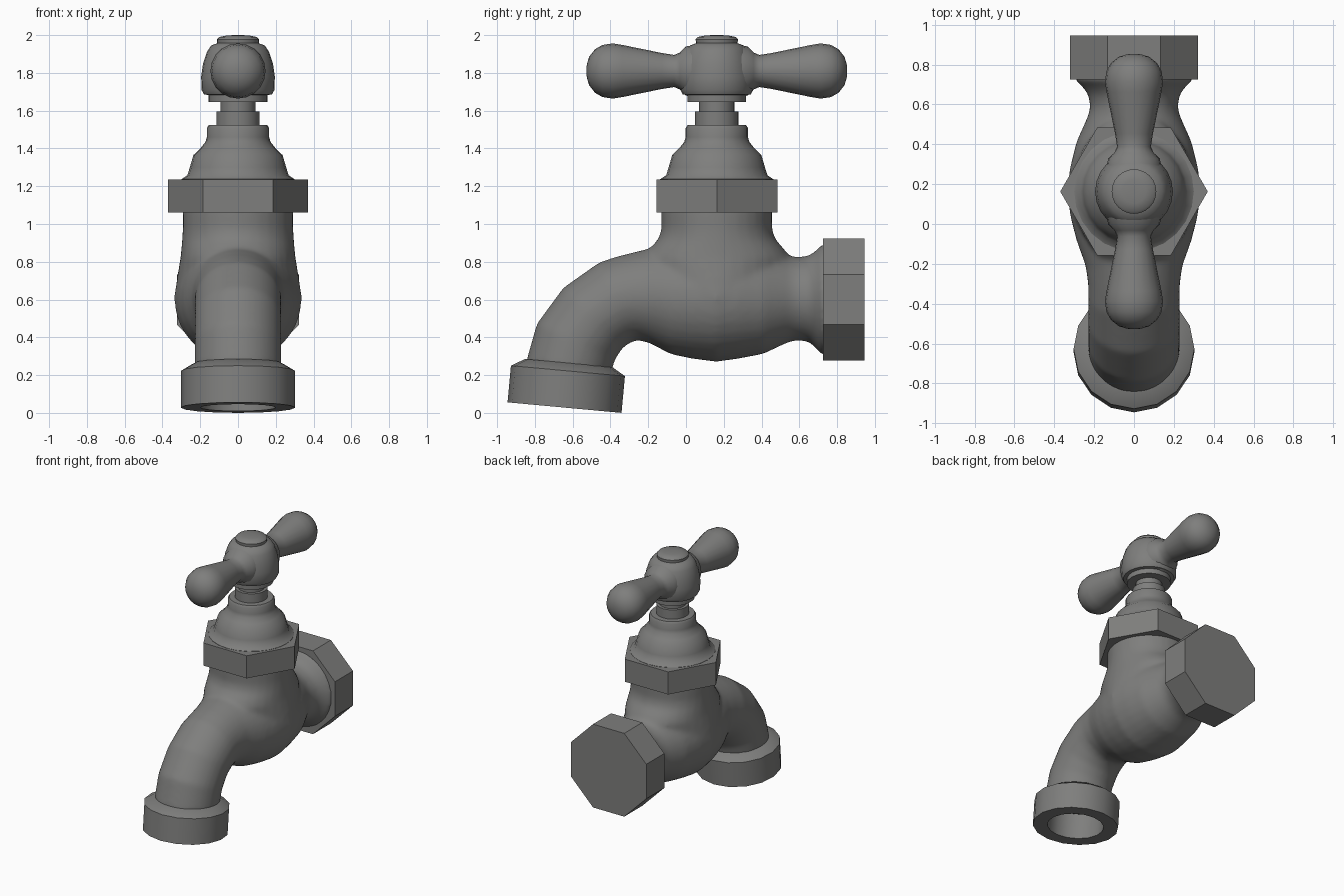
import bpy, bmesh, math
from mathutils import Vector, Matrix

metal = bpy.data.materials.new("grey metal")
metal.diffuse_color = (0.21, 0.21, 0.205, 1)
CY = 0.163  # y of the vertical valve axis


def loft(bm, rings, sides, turn=0.0):
    """Skin rings given as (centre, u, v) and cap both ends."""
    loops = []
    for c, u, v in rings:
        loop = []
        for i in range(sides):
            a = turn + 2 * math.pi * i / sides
            loop.append(bm.verts.new(Vector(c) + Vector(u) * math.cos(a) + Vector(v) * math.sin(a)))
        loops.append(loop)
    for a, b in zip(loops, loops[1:]):
        for i in range(sides):
            j = (i + 1) % sides
            bm.faces.new((a[i], a[j], b[j], b[i]))
    bm.faces.new(loops[0][::-1])
    bm.faces.new(loops[-1])


def finish(bm, name, matrix=Matrix(), smooth=True, angle=42):
    bmesh.ops.recalc_face_normals(bm, faces=bm.faces)
    me = bpy.data.meshes.new(name)
    bm.to_mesh(me)
    bm.free()
    me.materials.append(metal)
    if smooth:
        for p in me.polygons:
            p.use_smooth = True
        me.set_sharp_from_angle(angle=math.radians(angle))
    ob = bpy.data.objects.new(name, me)
    ob.matrix_world = matrix
    bpy.context.scene.collection.objects.link(ob)
    return ob


def lathe(name, profile, matrix, sides=24, smooth=True, turn=0.0):
    """Turn a (radius, height) profile about local z."""
    bm = bmesh.new()
    loft(bm, [((0, 0, z), (r, 0, 0), (0, r, 0)) for r, z in profile], sides, turn)
    return finish(bm, name, matrix, smooth)


# Body and spout: sections as top (y, z), bottom (y, z), half width
sections = [
    (0.80, 0.87, 0.80, 0.33, 0.27),
    (0.725, 0.90, 0.725, 0.30, 0.30),
    (0.69, 0.86, 0.69, 0.34, 0.26),
    (0.65, 0.832, 0.65, 0.378, 0.23),
    (0.59, 0.825, 0.59, 0.383, 0.22),
    (0.55, 0.83, 0.55, 0.378, 0.228),
    (0.41, 0.88, 0.41, 0.312, 0.29),
    (0.28, 0.92, 0.28, 0.287, 0.322),
    (0.16, 0.93, 0.16, 0.270, 0.337),
    (0.03, 0.91, 0.03, 0.287, 0.318),
    (-0.09, 0.89, -0.08, 0.310, 0.288),
    (-0.23, 0.862, -0.19, 0.368, 0.243),
    (-0.36, 0.83, -0.25, 0.385, 0.23),
    (-0.46, 0.797, -0.285, 0.378, 0.23),
    (-0.65, 0.663, -0.335, 0.345, 0.23),
    (-0.79, 0.472, -0.377, 0.280, 0.23),
    (-0.843, 0.285, -0.390, 0.235, 0.23),
    (-0.848, 0.25, -0.395, 0.207, 0.23),
]
bm = bmesh.new()
rings = []
for ty, tz, by, bz, w in sections:
    top, low = Vector((0, ty, tz)), Vector((0, by, bz))
    rings.append(((top + low) / 2, (w, 0, 0), (top - low) / 2))
loft(bm, rings, 32)
# Upright neck, flaring into the body: z, half width, half depth
neck = [(1.10, 0.293, 0.293), (0.97, 0.293, 0.293), (0.92, 0.296, 0.31), (0.87, 0.30, 0.355),
        (0.82, 0.305, 0.39), (0.72, 0.322, 0.36), (0.62, 0.337, 0.30), (0.50, 0.30, 0.25)]
loft(bm, [((0, CY, z), (w, 0, 0), (0, d, 0)) for z, w, d in neck], 32)
body = finish(bm, "body_and_spout")
fuse = body.modifiers.new("fuse", 'REMESH')
fuse.mode = 'VOXEL'
fuse.voxel_size = 0.016
fuse.use_smooth_shade = True
soften = body.modifiers.new("soften", 'SMOOTH')
soften.factor = 0.5
soften.iterations = 10

# Octagonal inlet nut
along_y = Matrix.Rotation(-math.pi / 2, 4, 'X')
R8 = 0.322 / math.cos(math.pi / 8)
lathe("inlet_nut", [(R8, 0), (R8, 0.22)], Matrix.Translation((0, 0.725, 0.6)) @ along_y,
      8, False, math.pi / 8)

# Hexagonal bonnet nut
lathe("bonnet_nut", [(0.37, 1.06), (0.37, 1.235)], Matrix.Translation((0, CY, 0)), 6, False)

# Outlet ring with bore, tilted with the spout
lathe("outlet_ring", [(0.2, 0.19), (0.2, 0), (0.303, 0), (0.303, 0.195), (0.232, 0.237), (0.2, 0.237)],
      Matrix.Translation((0, -0.643, 0.028)) @ Matrix.Rotation(-0.092, 4, 'X'), 16)

# Bonnet, stem and handle hub
axis = Matrix.Translation((0, CY, 0))
lathe("bonnet", [(0.30, 1.22), (0.30, 1.237), (0.268, 1.258), (0.255, 1.30), (0.236, 1.365),
                 (0.20, 1.40), (0.172, 1.435), (0.165, 1.46), (0.165, 1.508), (0.155, 1.523),
                 (0.10, 1.525)], axis)
lathe("stem", [(0.115, 1.50), (0.115, 1.595), (0.093, 1.595), (0.093, 1.66)], axis)
lathe("handle_hub", [(0.155, 1.645), (0.155, 1.683), (0.18, 1.686), (0.193, 1.71), (0.195, 1.78),
                     (0.185, 1.85), (0.165, 1.91), (0.142, 1.945), (0.11, 1.957), (0.112, 1.978),
                     (0.10, 1.99), (0.06, 1.998), (0.02, 2.0)], axis)

# Two handle arms
arm = [(0.14, 0.10), (0.13, 0.165), (0.098, 0.195), (0.085, 0.225), (0.095, 0.29), (0.138, 0.50),
       (0.146, 0.55), (0.138, 0.605), (0.115, 0.645), (0.075, 0.676), (0.035, 0.688), (0.01, 0.69)]
for name, s in (("handle_arm_front", 1), ("handle_arm_back", -1)):
    lathe(name, arm, Matrix.Translation((0, CY, 1.81)) @ Matrix.Rotation(s * math.pi / 2, 4, 'X'), 20)
